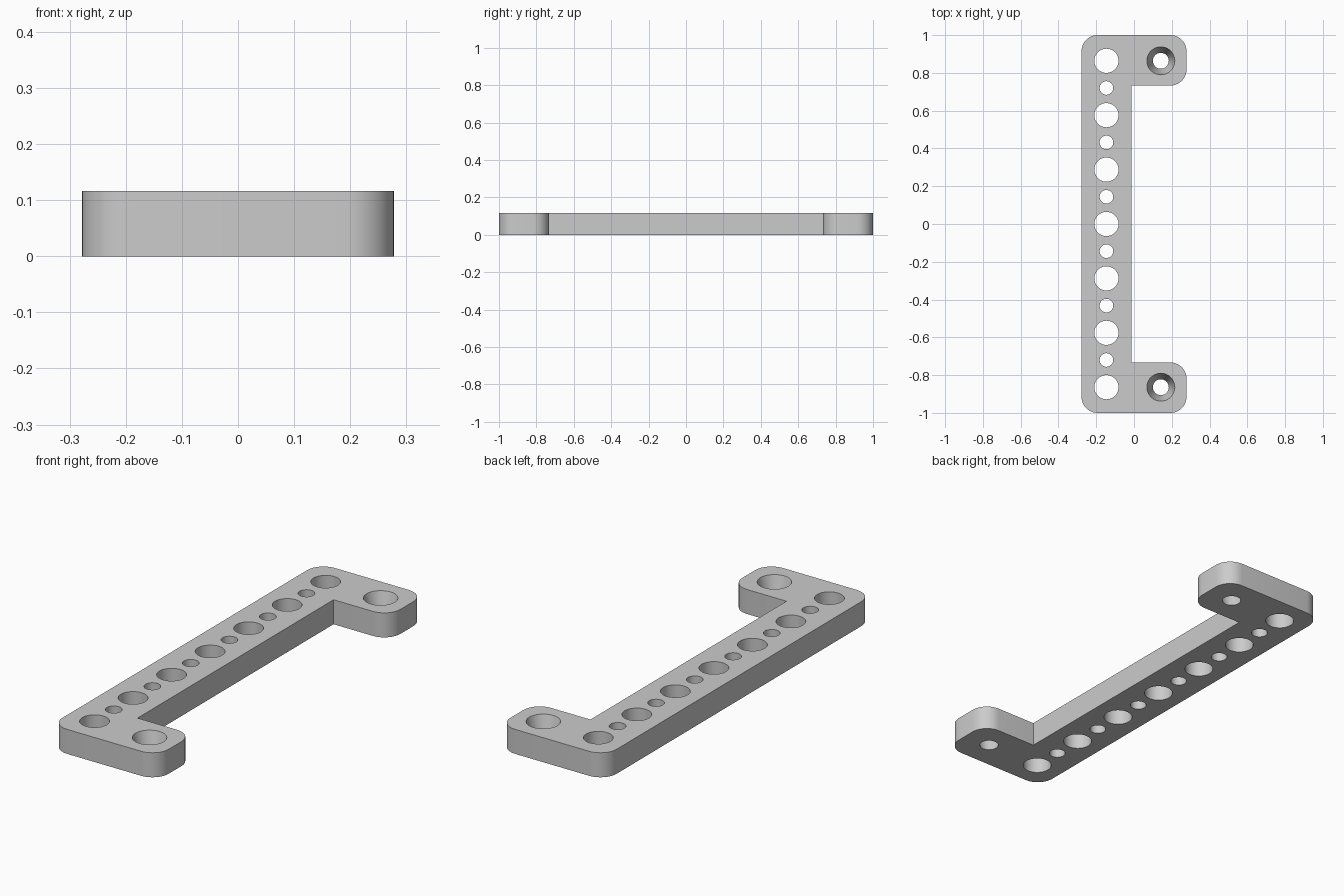
import bpy
import bmesh
import math
from mathutils import Matrix, Vector

THICK = 0.116
HALF_W = 0.278
INNER_X = -0.013
ARM_Y = 0.733
CORNER = 0.085
PITCH = 0.288
HOLE_X = -0.146
SCREW_X = 0.142

cube = bpy.data.objects.get("Cube")
if cube:
    bpy.data.objects.remove(cube, do_unlink=True)

grey = bpy.data.materials.new("plain grey")
grey.use_nodes = True
colour = (0.6, 0.6, 0.6, 1)
grey.diffuse_color = colour
grey.node_tree.nodes["Principled BSDF"].inputs["Base Color"].default_value = colour


def make_object(name, bm):
    bmesh.ops.recalc_face_normals(bm, faces=bm.faces)
    mesh = bpy.data.meshes.new(name)
    bm.to_mesh(mesh)
    bm.free()
    mesh.materials.append(grey)
    obj = bpy.data.objects.new(name, mesh)
    bpy.context.collection.objects.link(obj)
    return obj


def add_cutter(bm, x, y, bottom, top):
    # Overshoot both faces while keeping the wall's slope
    slope = (top - bottom) / 2
    bmesh.ops.create_cone(
        bm, cap_ends=True, segments=48, radius1=bottom - slope,
        radius2=top + slope, depth=THICK * 2,
        matrix=Matrix.Translation((x, y, THICK / 2)))


# Bracket body: C-shaped outline, rounded outer corners, sharp inner ones
half = [(-HALF_W, -1), (HALF_W, -1), (HALF_W, -ARM_Y), (INNER_X, -ARM_Y)]
outline = half + [(x, -y) for x, y in reversed(half)]
bm = bmesh.new()
face = bm.faces.new([bm.verts.new((x, y, 0)) for x, y in outline])
corners = [v for v in bm.verts if abs(v.co.x - INNER_X) > 0.01]
bmesh.ops.bevel(bm, geom=corners, offset=CORNER, segments=10,
                profile=0.5, affect='VERTICES')
result = bmesh.ops.extrude_face_region(bm, geom=list(bm.faces))
top_verts = [g for g in result["geom"] if isinstance(g, bmesh.types.BMVert)]
bmesh.ops.translate(bm, verts=top_verts, vec=Vector((0, 0, THICK)))
bracket = make_object("mounting_bracket", bm)

# Holes: alternating large and small along the bar, tapered ones in the arms
bm = bmesh.new()
for i in range(-6, 7):
    radius = 0.064 if i % 2 == 0 else 0.036
    add_cutter(bm, HOLE_X, i * PITCH / 2, radius, radius)
for side in (-1, 1):
    add_cutter(bm, SCREW_X, side * PITCH * 3, 0.042, 0.074)
cutter = make_object("hole_cutter", bm)
cutter.hide_render = True

cut = bracket.modifiers.new("holes", 'BOOLEAN')
cut.operation = 'DIFFERENCE'
cut.solver = 'EXACT'
cut.object = cutter

bpy.ops.object.select_all(action='DESELECT')
bracket.select_set(True)
bpy.context.view_layer.objects.active = bracket
bpy.ops.object.modifier_apply(modifier=cut.name)
bpy.data.objects.remove(cutter, do_unlink=True)
bpy.ops.object.shade_smooth_by_angle(angle=math.radians(30))
